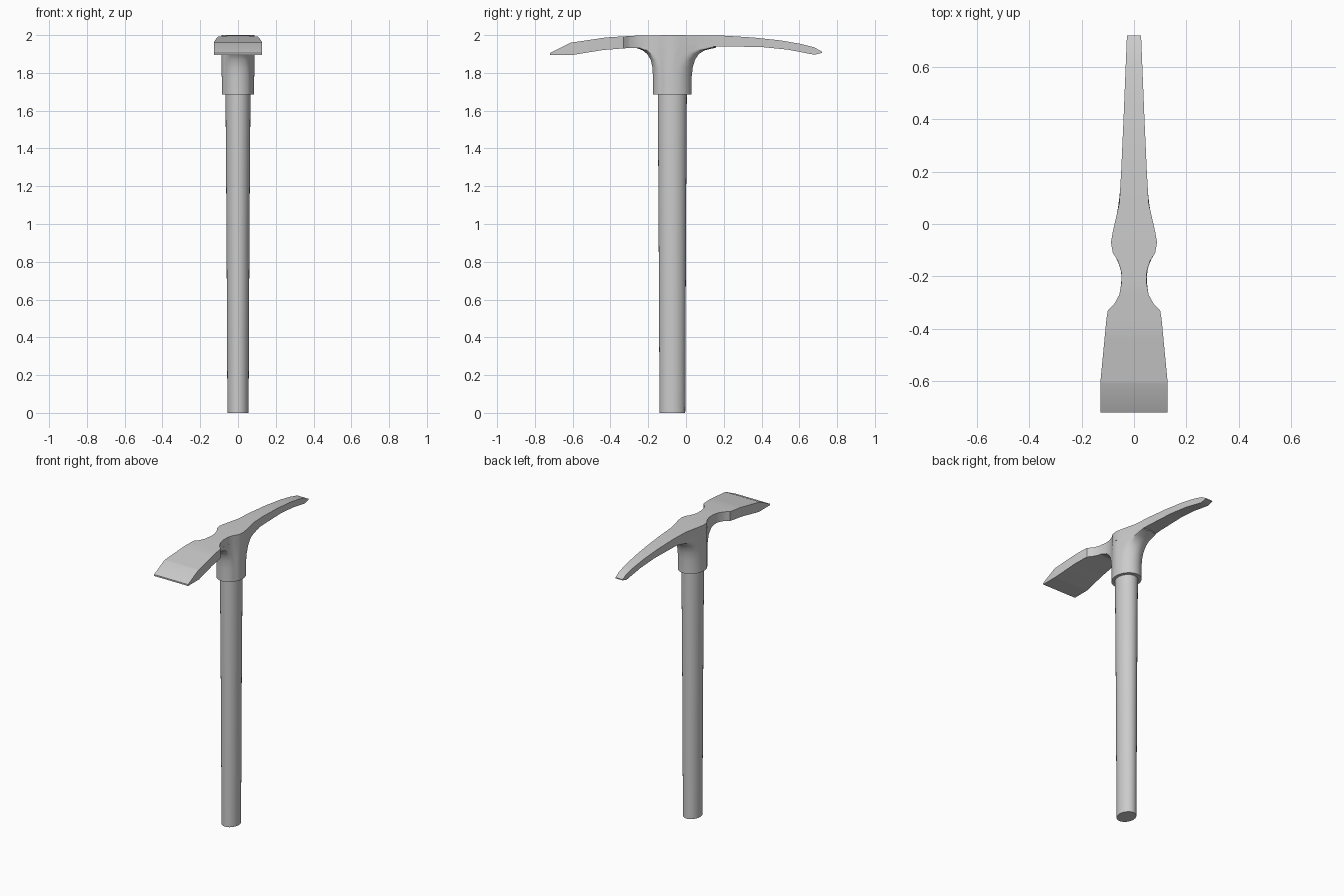
import bpy
import bmesh
from math import cos, sin, pi, radians

default_cube = bpy.data.objects.get("Cube")
if default_cube:
    bpy.data.objects.remove(default_cube, do_unlink=True)

# One plain grey for the whole tool
grey = bpy.data.materials.new("plain_grey")
grey.use_nodes = True
colour = (0.6, 0.6, 0.6, 1)
grey.diffuse_color = colour
grey.node_tree.nodes["Principled BSDF"].inputs["Base Color"].default_value = colour

# Head profiles along y: half width, upper edge height, lower edge height
half_width = [(-.72, .128), (-.6, .128), (-.36, .105), (-.33, .1), (-.305, .075),
              (-.27, .056), (-.22, .047), (-.18, .049), (-.14, .062), (-.11, .081),
              (-.07, .088), (-.03, .081), (.08, .056), (.2, .049), (.4, .04), (.72, .027)]
upper_edge = [(-.72, 1.905), (-.61, 1.96), (-.42, 1.988), (-.25, 1.998), (-.07, 2),
              (.2, 1.997), (.36, 1.987), (.5, 1.972), (.61, 1.953), (.68, 1.935), (.72, 1.912)]
lower_edge = [(-.72, 1.895), (-.6, 1.895), (-.44, 1.921), (-.3, 1.932), (-.07, 1.935),
              (.2, 1.94), (.4, 1.937), (.54, 1.923), (.68, 1.896), (.72, 1.906)]


def sample(profile, y):
    """Linear reading of a profile at y."""
    for (start, a), (end, b) in zip(profile, profile[1:]):
        if y <= end:
            return a + (b - a) * max(0, y - start) / (end - start)
    return profile[-1][1]


def loft(name, rings):
    """Skin closed rings of points, cap both ends and shade."""
    bm = bmesh.new()
    loops = [[bm.verts.new(point) for point in ring] for ring in rings]
    for lower, upper in zip(loops, loops[1:]):
        count = len(lower)
        for i in range(count):
            j = (i + 1) % count
            bm.faces.new((lower[i], lower[j], upper[j], upper[i]))
    bm.faces.new(loops[0])
    bm.faces.new(loops[-1])
    bmesh.ops.recalc_face_normals(bm, faces=bm.faces)
    mesh = bpy.data.meshes.new(name)
    bm.to_mesh(mesh)
    bm.free()
    mesh.materials.append(grey)
    part = bpy.data.objects.new(name, mesh)
    bpy.context.collection.objects.link(part)
    bpy.ops.object.select_all(action="DESELECT")
    part.select_set(True)
    bpy.context.view_layer.objects.active = part
    bpy.ops.object.shade_smooth_by_angle(angle=radians(25))
    return part


def oval(z, front, back, side, follow_head=False, count=48):
    """Oval ring, optionally kept within the width of the head above it."""
    ring = []
    for i in range(count):
        angle = 2 * pi * i / count
        y = (front + back) / 2 + (back - front) / 2 * cos(angle)
        x = side * sin(angle)
        if follow_head:
            limit = sample(half_width, y)
            x = max(-limit, min(limit, x))
        ring.append((x, y, z))
    return ring


# Double ended head: broad blade in front, narrow pick behind
stations = sorted({y for profile in (half_width, upper_edge, lower_edge) for y, _ in profile})
sections = []
for y in stations:
    w, top, bottom = (sample(p, y) for p in (half_width, upper_edge, lower_edge))
    sections.append([(-w, y, bottom), (w, y, bottom), (w, y, top), (-w, y, top)])
loft("pick_head", sections)

# Socket that flares into the underside of the head
socket_rings = [(1.685, -.175, .03, .086), (1.78, -.175, .03, .086), (1.83, -.178, .036, .088),
                (1.87, -.187, .048, .092), (1.9, -.205, .068, .1), (1.92, -.23, .1, .115),
                (1.934, -.27, .16, .14), (1.95, -.27, .16, .14)]
loft("socket", [oval(*ring, follow_head=True) for ring in socket_rings])

# Tapered oval handle
loft("handle", [oval(0, -.14, -.004, .056), oval(1, -.145, 0, .061), oval(1.8, -.15, .005, .067)])
